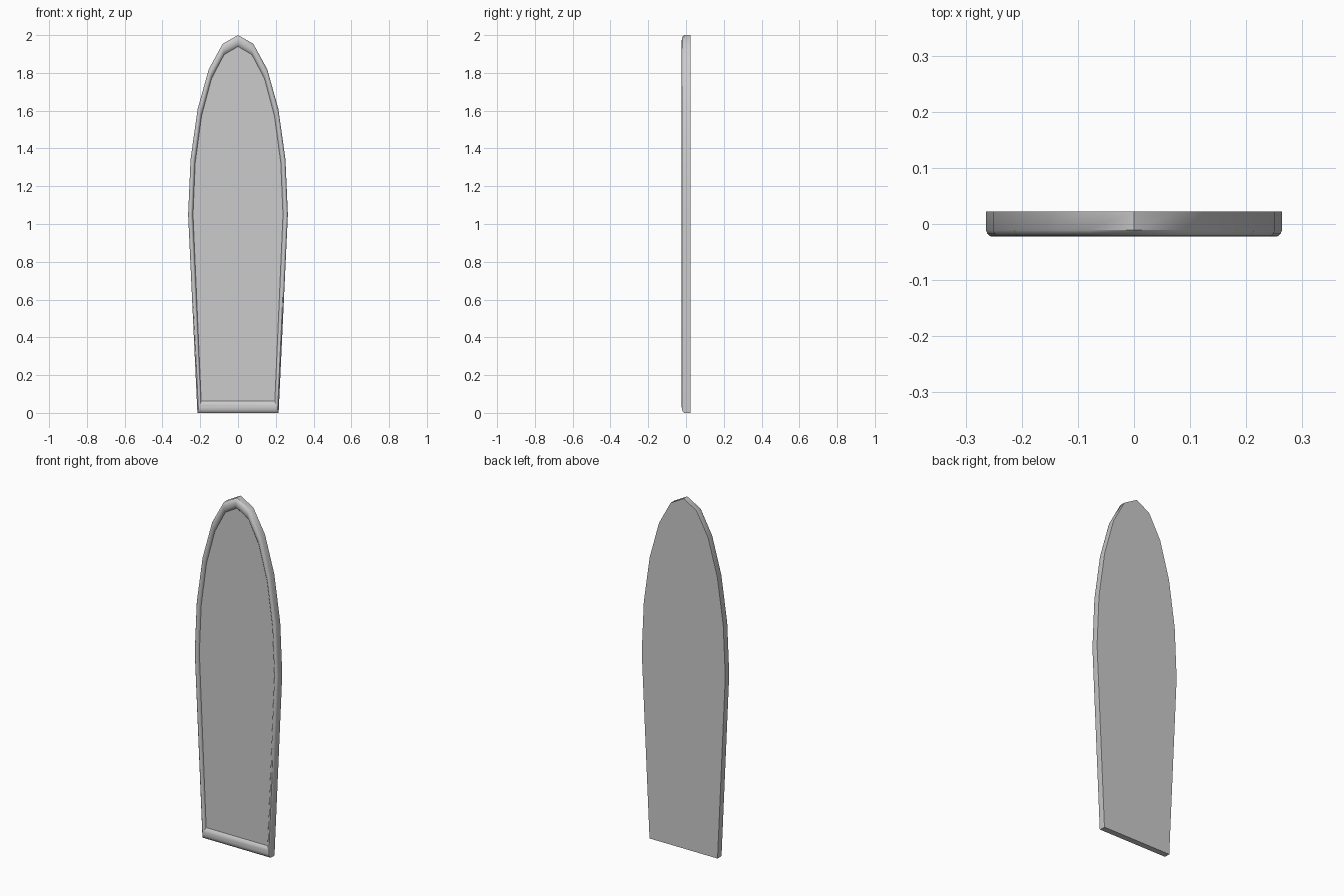
import bpy, bmesh
from math import sin, cos, pi

cube = bpy.data.objects.get("Cube")
if cube:
    bpy.data.objects.remove(cube, do_unlink=True)

grey = bpy.data.materials.new("light_grey")
grey.use_nodes = True
COLOR = (0.6, 0.6, 0.6, 1)
grey.diffuse_color = COLOR
grey.node_tree.nodes["Principled BSDF"].inputs["Base Color"].default_value = COLOR

SHOULDER = 1.05   # height of the widest point
STEPS = 5         # facets on each side of the arch


def outline(t):
    """Pointed-arch outline, t=0 at the outer edge and t=1 at the panel edge."""
    half, rise = 0.264 - 0.026 * t, 0.95 - 0.06 * t
    foot_half, foot = 0.215 - 0.02 * t, 0.062 * t
    arch = [(half * cos(i * pi / (2 * STEPS)), SHOULDER + rise * sin(i * pi / (2 * STEPS)))
            for i in range(2 * STEPS + 1)]
    return [(foot_half, foot)] + arch + [(-foot_half, foot)]


# Rim cross-section: (inset fraction, depth), from the back edge round to the panel
RIM = [(0, 0.0225), (0, -0.011), (0.1, -0.017), (0.27, -0.0215), (0.45, -0.0225),
       (0.65, -0.0215), (0.85, -0.017), (1, -0.009)]

bm = bmesh.new()
rings = [[bm.verts.new((x, y, z)) for x, z in outline(t)] for t, y in RIM]
for a, b in zip(rings, rings[1:]):
    for i in range(len(a)):
        j = (i + 1) % len(a)
        bm.faces.new((a[i], a[j], b[j], b[i]))

# Flat back and recessed front panel
bm.faces.new(rings[0])
bm.faces.new(rings[-1])
bmesh.ops.recalc_face_normals(bm, faces=bm.faces)

mesh = bpy.data.meshes.new("arched_board")
bm.to_mesh(mesh)
bm.free()
mesh.materials.append(grey)
board = bpy.data.objects.new("arched_board", mesh)
bpy.context.collection.objects.link(board)

# Smooth rim with crisp panel and back edges
bpy.ops.object.select_all(action='DESELECT')
board.select_set(True)
bpy.context.view_layer.objects.active = board
bpy.ops.object.shade_smooth_by_angle(angle=0.6)
